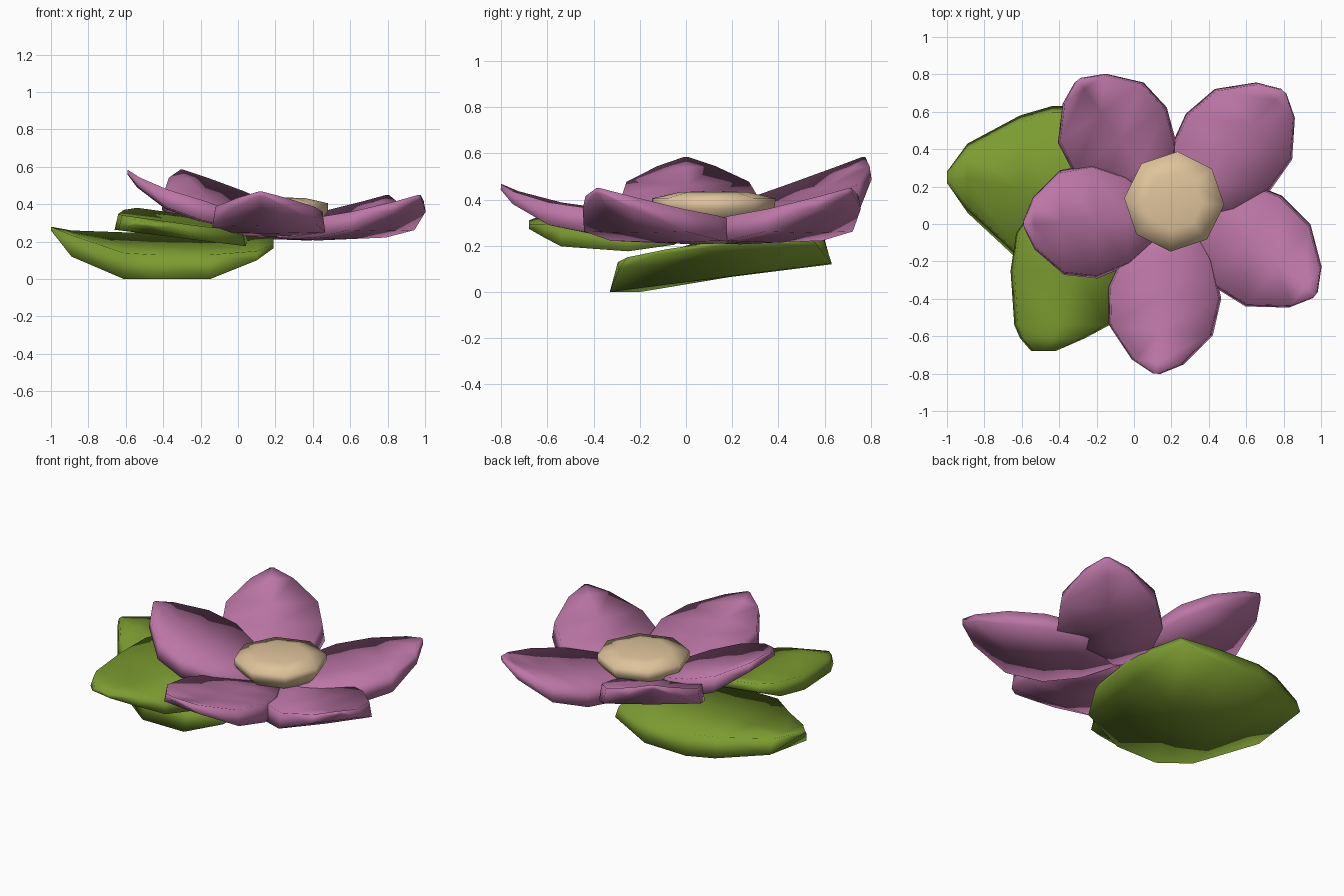
import bpy, bmesh, math
from mathutils import Vector

if "Cube" in bpy.data.objects:
    bpy.data.objects.remove(bpy.data.objects["Cube"])


def material(name, rgb):
    m = bpy.data.materials.new(name)
    m.diffuse_color = (*rgb, 1)
    m.use_nodes = True
    m.node_tree.nodes["Principled BSDF"].inputs["Base Color"].default_value = m.diffuse_color
    return m


PINK = material("petal mauve", (0.50, 0.18, 0.38))
GREEN = material("leaf green", (0.20, 0.33, 0.03))
TAN = material("centre tan", (0.74, 0.55, 0.33))


def loft(name, sections, mat):
    """Smooth-shaded closed body through rings of equally many points."""
    bm = bmesh.new()
    rings = [[bm.verts.new(p) for p in s] for s in sections]
    n = len(rings[0])
    for r0, r1 in zip(rings, rings[1:]):
        for i in range(n):
            j = (i + 1) % n
            bm.faces.new((r0[i], r0[j], r1[j], r1[i]))
    bm.faces.new(rings[0][::-1])
    bm.faces.new(rings[-1])
    bmesh.ops.recalc_face_normals(bm, faces=bm.faces[:])
    for f in bm.faces:
        f.smooth = True
    me = bpy.data.meshes.new(name)
    bm.to_mesh(me)
    bm.free()
    ob = bpy.data.objects.new(name, me)
    bpy.context.collection.objects.link(ob)
    me.materials.append(mat)
    return ob


def section(low_a, low_b, top_a, top_b, inset, dip=0.0):
    """Six-point cross-section: underside edge to edge, then narrower top."""
    low_a, low_b, top_a, top_b = map(Vector, (low_a, low_b, top_a, top_b))
    across = Vector((low_b.x - low_a.x, low_b.y - low_a.y, 0))
    if across.length > 4 * inset:
        across = across.normalized() * inset
    else:
        across *= 0.25
    top_a, top_b = top_a + across, top_b - across
    sag = Vector((0, 0, dip))
    return [low_a, (low_a + low_b) / 2 - sag * 0.4, low_b,
            top_b, (top_a + top_b) / 2 - sag, top_a]


# Five thick petals curling up towards the tip
# fraction of length, half width, underside height, top height
SHAPE = [(0.08, 0.10, 0.22, 0.28), (0.30, 0.24, 0.213, 0.305),
         (0.52, 0.305, 0.222, 0.33), (0.74, 0.28, 0.262, 0.36),
         (0.93, 0.14, 0.36, 0.415), (1.0, 0.02, 0.425, 0.45)]
# base x, y, tip x, y, upward slope, raise at mid length
PETALS = [(0.17, 0.10, -0.30, 0.77, 0.165, 0.01), (0.18, 0.03, 0.80, 0.71, 0, 0),
          (0.20, 0.23, 0.97, -0.38, 0, 0), (0.21, 0.10, 0.12, -0.80, 0.02, 0.02),
          (0.20, 0.03, -0.59, 0.0, 0.17, 0.025)]
for n, (bx, by, tx, ty, slope, lift) in enumerate(PETALS):
    d = Vector((tx - bx, ty - by, 0))
    length = d.length
    d.normalize()
    side = Vector((-d.y, d.x, 0))
    rings = []
    for t, hw, zb, zt in SHAPE:
        rise = slope * t * length + lift * math.sin(math.pi * t)
        mid = Vector((bx, by, rise)) + d * t * length
        a, b = mid - side * hw, mid + side * hw
        zl, zh = Vector((0, 0, zb)), Vector((0, 0, zt))
        rings.append(section(a + zl, b + zl, a + zh, b + zh, 0.015, 0.02 * math.sin(math.pi * t)))
    loft(f"petal_{n + 1}", rings, PINK)

# Large leaf, curled along x
# x, y low, y high, underside z at each edge, top z at each edge
LARGE = [(-1.0, 0.22, 0.28, 0.26, 0.265, 0.28, 0.28),
         (-0.89, 0.06, 0.43, 0.12, 0.17, 0.235, 0.26),
         (-0.61, -0.20, 0.58, 0.0, 0.13, 0.14, 0.25),
         (-0.44, -0.33, 0.63, 0.0, 0.12, 0.13, 0.245),
         (-0.15, -0.33, 0.63, 0.0, 0.125, 0.13, 0.235),
         (0.10, -0.29, 0.57, 0.10, 0.20, 0.15, 0.25),
         (0.19, -0.12, 0.28, 0.165, 0.215, 0.185, 0.235)]
loft("large_leaf", [section((x, a, la), (x, b, lb), (x, a, ta), (x, b, tb), 0.035)
                    for x, a, b, la, lb, ta, tb in LARGE], GREEN)

# Small leaf, curled along y: y, x low, x high, lift, thickness
SMALL = [(-0.68, -0.55, -0.42, 0.04, 0.02), (-0.61, -0.61, -0.26, 0.02, 0.06),
         (-0.54, -0.64, -0.13, 0.0, 0.08), (-0.25, -0.66, 0.04, 0.0, 0.085),
         (-0.05, -0.63, 0.05, 0.03, 0.08), (0.05, -0.56, -0.1, 0.08, 0.05)]
rings = []
for y, a, b, lift, th in SMALL:
    za, zb = (0.175 - 0.125 * (x - 0.05) + lift for x in (a, b))
    rings.append(section((a, y, za), (b, y, zb), (a, y, za + th), (b, y, zb + th), 0.02))
loft("small_leaf", rings, GREEN)

# Flower centre: low rounded button
SIDES = 8
rings = []
for r, z in [(0.17, 0.27), (0.235, 0.32), (0.265, 0.36), (0.268, 0.405),
             (0.15, 0.432), (0.03, 0.437)]:
    angles = [math.radians(86) + math.tau * i / SIDES for i in range(SIDES)]
    rings.append([(0.215 + r * math.cos(a), 0.12 + r * math.sin(a), z) for a in angles])
loft("flower_centre", rings, TAN)
